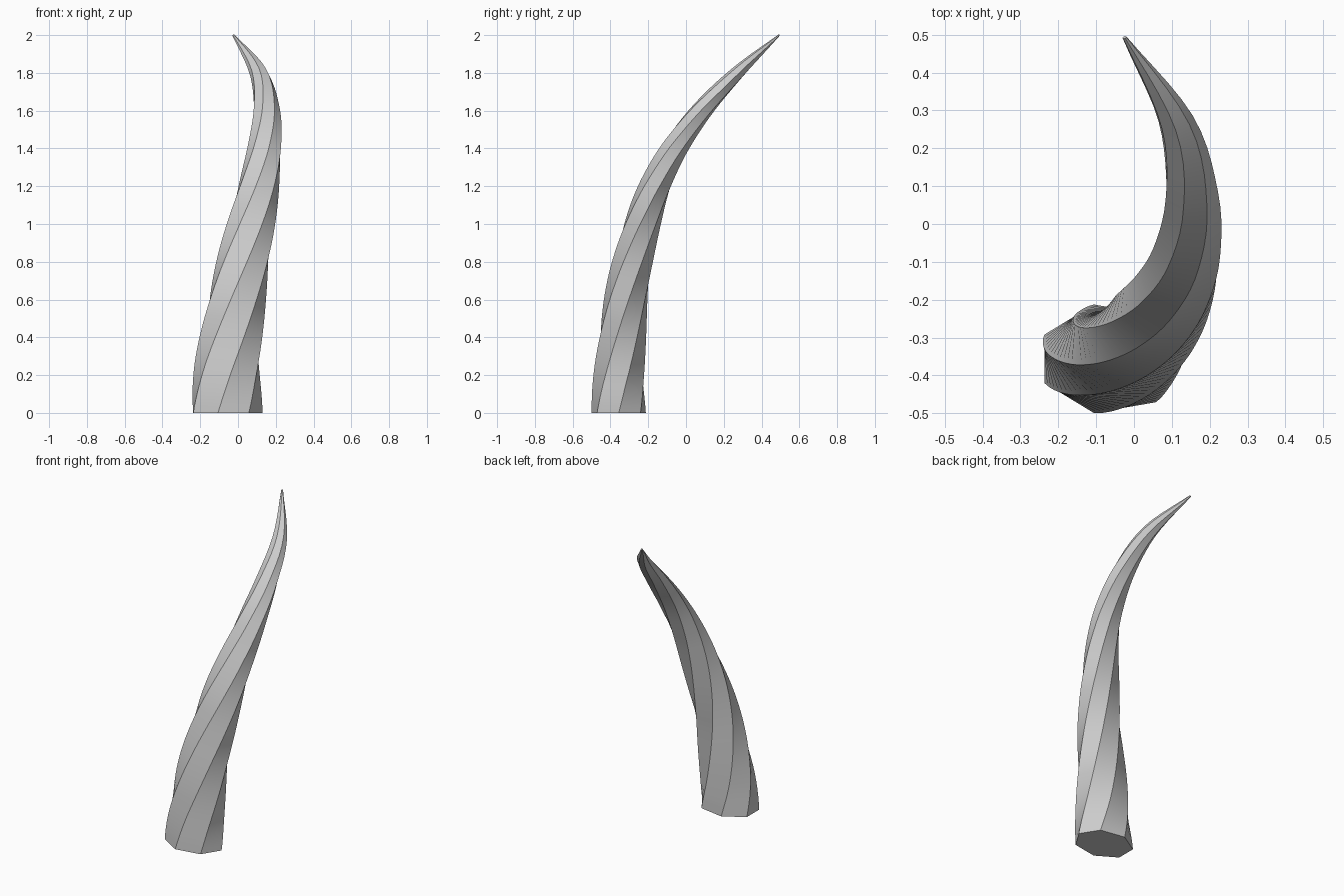
import bpy, bmesh, math
from mathutils import Vector

cube = bpy.data.objects.get("Cube")
if cube:
    bpy.data.objects.remove(cube, do_unlink=True)

SIDES = 7
STEPS = 5            # rings per path span
RADIUS_X, RADIUS_Y = 0.193, 0.147

# Centre line and taper at equal height steps
xs = [-.063, -.056, -.035, -.006, .03, .07, .11, .142, .15, .11, -.025]
ys = [-.356, -.352, -.339, -.317, -.282, -.232, -.162, -.062, .083, .273, .493]
taper = [1, .94, .87, .80, .735, .66, .57, .475, .375, .25, .03]


def smooth(values, t):
    """Catmull-Rom value at position t along a list."""
    i = min(int(t), len(values) - 2)
    f = t - i
    b, c = values[i], values[i + 1]
    a = values[i - 1] if i else b
    d = values[i + 2] if i + 2 < len(values) else 2 * c - b
    return b + f * ((c - a) + f * ((2 * a - 5 * b + 4 * c - d)
                    + f * (3 * (b - c) + d - a))) / 2


def centre(t):
    return Vector((smooth(xs, t), smooth(ys, t), t * 2 / (len(xs) - 1)))


# Twisted seven-sided rings swept along the centre line
bm = bmesh.new()
rings = []
spans = len(xs) - 1
up = Vector((0, 0, 1))
for k in range(spans * STEPS + 1):
    t = k / STEPS
    p = centre(t)
    tangent = centre(min(t + .05, spans)) - centre(max(t - .05, 0))
    tilt = up.rotation_difference(tangent if k else up)
    twist = math.radians(89 * p.z + 4 * p.z ** 2)
    size = smooth(taper, t)
    ring = []
    for s in range(SIDES):
        a = math.tau * s / SIDES + twist
        offset = Vector((RADIUS_X * math.cos(a), RADIUS_Y * math.sin(a), 0))
        ring.append(bm.verts.new(p + tilt @ (offset * size)))
    rings.append(ring)

for low, high in zip(rings, rings[1:]):
    for s in range(SIDES):
        n = (s + 1) % SIDES
        bm.faces.new((low[s], low[n], high[n], high[s]))
bm.faces.new(rings[0][::-1])
bm.faces.new(rings[-1])

mesh = bpy.data.meshes.new("twisted_horn")
bm.to_mesh(mesh)
bm.free()
horn = bpy.data.objects.new("twisted_horn", mesh)
bpy.context.collection.objects.link(horn)

# Plain grey surface
grey = bpy.data.materials.new("light_grey")
grey.use_nodes = True
colour = (0.6, 0.6, 0.6, 1)
grey.diffuse_color = colour
grey.node_tree.nodes["Principled BSDF"].inputs["Base Color"].default_value = colour
mesh.materials.append(grey)

# Smooth along the length, sharp ridges
bpy.ops.object.select_all(action='DESELECT')
horn.select_set(True)
bpy.context.view_layer.objects.active = horn
bpy.ops.object.shade_smooth_by_angle(angle=math.radians(25))
